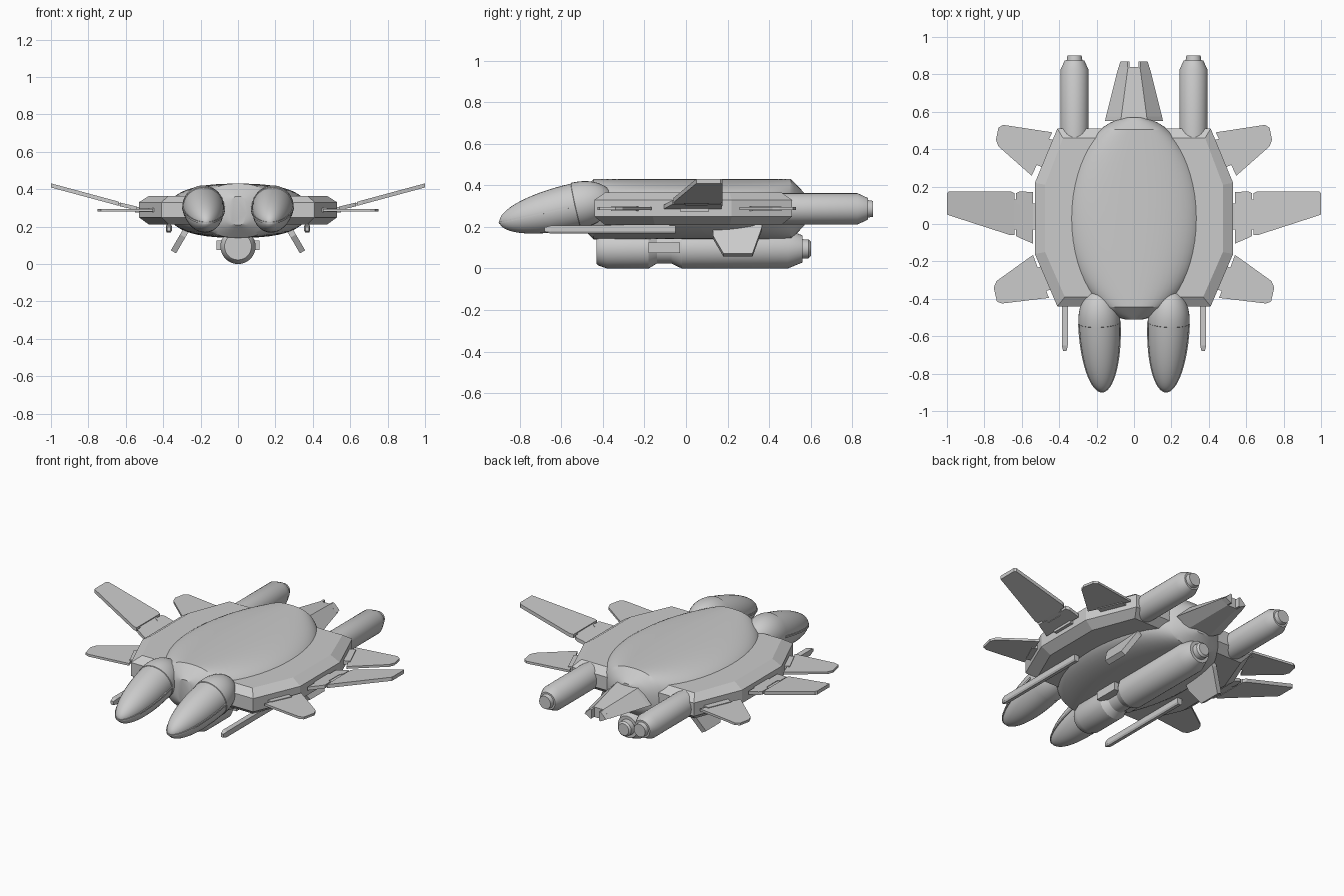
import bpy, bmesh
from math import sin, cos, pi, radians, sqrt, copysign
from mathutils import Matrix

if "Cube" in bpy.data.objects:
    bpy.data.objects.remove(bpy.data.objects["Cube"])


def loft(name, rings, mirror=False, smooth=False, matrix=None):
    """Skin a list of equal-sized rings and cap both ends."""
    bm = bmesh.new()
    rows = [[bm.verts.new(p) for p in ring] for ring in rings]
    n = len(rows[0])
    for a, b in zip(rows, rows[1:]):
        for i in range(n):
            j = (i + 1) % n
            bm.faces.new((a[i], a[j], b[j], b[i]))
    bm.faces.new(rows[0])
    bm.faces.new(rows[-1])
    bmesh.ops.recalc_face_normals(bm, faces=bm.faces)
    me = bpy.data.meshes.new(name)
    if matrix:
        bm.transform(matrix)
    bm.to_mesh(me)
    bm.free()
    ob = bpy.data.objects.new(name, me)
    bpy.context.collection.objects.link(ob)
    if smooth:
        bpy.ops.object.select_all(action='DESELECT')
        bpy.context.view_layer.objects.active = ob
        ob.select_set(True)
        bpy.ops.object.shade_smooth_by_angle(angle=radians(25))
    if mirror:
        ob.modifiers.new("Mirror", 'MIRROR').use_mirror_merge = False
    return ob


def turned(name, profile, x=0, z=0, n=32, **kw):
    """Surface of revolution along y from (y, radius) pairs."""
    rings = [[(x + r * cos(2 * pi * i / n), y, z + r * sin(2 * pi * i / n))
              for i in range(n)] for y, r in profile]
    return loft(name, rings, smooth=True, **kw)


def panel(name, outline, z, thick, slope=0, x0=0):
    """Thin mirrored wing plate from an xy outline, rising outward by slope."""
    loft(name, [[(x, y, z + slope * (x - x0) + s * thick / 2) for x, y in outline]
                for s in (-1, 1)], mirror=True)


def both_sides(half):
    return half + [(-x, y) for x, y in reversed(half)]


# Faceted hull plate
outer = both_sides([(0.41, 0.51), (0.53, 0.22), (0.53, -0.16), (0.41, -0.44)])
inner = both_sides([(0.38, 0.46), (0.475, 0.21), (0.475, -0.15), (0.37, -0.39)])
loft("hull", [[(x, y, z) for x, y in o] for o, z in
              ((inner, 0.21), (outer, 0.25), (outer, 0.33), (inner, 0.365))])

# Oval central body bulging above and below the hull
stations = [-0.992, -0.975, -0.94, -0.9, -0.87] + [0.87 * sin(pi * k / 24) for k in range(-11, 12)] \
    + [0.87, 0.9, 0.94, 0.975, 0.992]
rings = []
for u in stations:
    w = 0.37 * sqrt(1 - u * u)
    h = 0.145 * (1 - max(0, abs(u) - 0.87) / 0.13 * 0.5)
    ring = []
    for i in range(48):
        c, s = cos(2 * pi * i / 48), sin(2 * pi * i / 48)
        ring.append((w * copysign(abs(c) ** 0.8, c), 0.03 + 0.545 * u,
                     0.285 + h * copysign(abs(s) ** 0.8, s)))
    rings.append(ring)
loft("central_body", rings, smooth=True)

# Twin nose pods, tilted nose-down
tilt = Matrix.Translation((0.185, -0.53, 0.302)) @ Matrix.Rotation(-0.04, 4, 'Z') \
    @ Matrix.Rotation(0.22, 4, 'X')
R, NOSE, TAIL = 0.112, 0.376, 0.17
prof = [(-NOSE * cos(a), R * 0.97 * sin(a)) for a in [0.03] + [pi / 2 * k / 16 for k in range(1, 17)]]
prof += [(0.002, R), (0.014, R)]
prof += [(0.014 + TAIL * sin(a), R * cos(a)) for a in [pi / 2 * k / 10 for k in range(1, 10)] + [1.54]]
turned("nose_pod", prof, mirror=True, matrix=tilt)

# Seam flange round each nose pod
seam = [(R * 1.02 * cos(a), -NOSE * 1.01 * sin(a)) for a in [pi * k / 32 for k in range(33)]]
loft("nose_pod_seam", [[(x, y, s * 0.005) for x, y in seam] for s in (-1, 1)],
     mirror=True, matrix=tilt)

# Rear engines
turned("rear_engine", [(0.40, 0.05), (0.44, 0.075), (0.825, 0.075), (0.875, 0.052),
                       (0.875, 0.042), (0.90, 0.038)], x=0.318, z=0.287, mirror=True)

# Notched tail wedge: tapered core plus two prongs
def tail_ring(y, w, top, h):
    return [(w, y, 0.285 - h * 0.3), (top, y, 0.285 + h), (-top, y, 0.285 + h),
            (-w, y, 0.285 - h * 0.3), (-top, y, 0.285 - h), (top, y, 0.285 - h)]


loft("tail_wedge", [tail_ring(0.55, 0.155, 0.07, 0.065), tail_ring(0.575, 0.15, 0.068, 0.063),
                    tail_ring(0.84, 0.083, 0.032, 0.03)])
loft("tail_prong", [[(0.025, y, 0.258), (0.025, y, 0.312), (0.035, y, 0.314), (w, y, 0.277),
                     (0.035, y, 0.256)] for y, w in ((0.83, 0.085), (0.87, 0.072))], mirror=True)

# Belly pod with a pinched neck and nozzle
turned("belly_pod", [(-0.43, 0.072), (-0.42, 0.08), (-0.38, 0.094), (-0.18, 0.094), (-0.14, 0.07),
                     (-0.07, 0.07), (-0.02, 0.094), (0.49, 0.094), (0.56, 0.065),
                     (0.56, 0.047), (0.59, 0.045), (0.60, 0.035)], z=0.094)

# Clamp lugs on the belly pod neck
loft("belly_pod_lug", [[(x, y, z) for y, z in ((-0.18, 0.075), (-0.03, 0.075),
                                               (-0.03, 0.125), (-0.18, 0.125))]
                       for x, in ((0.04,), (0.115,))], mirror=True)

# Pylon joining belly pod to body
loft("belly_pylon", [[(sx * 0.03, y, z) for sx, y in ((-1, -0.3), (1, -0.3), (1, 0.42), (-1, 0.42))]
                     for z in (0.12, 0.20)])

# Splayed ventral fins
fin = [(0.13, 0.22), (0.13, 0.15), (0.18, 0.065), (0.32, 0.065), (0.365, 0.19), (0.365, 0.22)]
loft("ventral_fin", [[(0.345 - (z - 0.065) * 0.58 + s * 0.014, y, z + s * 0.008) for y, z in fin]
                     for s in (-1, 1)], mirror=True)

# Gun barrels under the hull
loft("gun_barrel", [[(0.37 + a * r, y, 0.187 + b * r) for a, b in
                     ((-1, -0.6), (-0.6, -1.2), (0.6, -1.2), (1, -0.6), (1, 1.2), (-1, 1.2))]
                    for y, r in ((-0.68, 0.009), (-0.65, 0.016), (-0.05, 0.016))], mirror=True)
loft("gun_mount", [[(0.37 + a * 0.012, y, z) for a, y in ((-1, -0.36), (1, -0.36), (1, -0.08), (-1, -0.08))]
                   for z in (0.19, 0.23)], mirror=True)

# Main wings: hinge root, inner section, spar and upswept outer panel
panel("main_wing_hinge", [(0.51, 0.11), (0.55, 0.11), (0.55, -0.03), (0.51, -0.03)], 0.29, 0.03)
panel("main_wing_inner", [(0.54, 0.17), (0.61, 0.175), (0.63, 0.165), (0.63, 0.11), (0.61, 0.10),
                          (0.61, 0.0), (0.63, -0.01), (0.63, -0.065), (0.61, -0.075), (0.54, -0.105)],
      0.297, 0.02, 0.24, 0.54)
panel("main_wing_spar", [(0.60, 0.13), (0.66, 0.13), (0.66, -0.03), (0.60, -0.03)],
      0.311, 0.014, 0.26, 0.60)
panel("main_wing_outer", [(0.64, 0.165), (0.66, 0.175), (0.99, 0.175), (1.0, 0.165), (1.0, 0.05),
                          (0.66, -0.06), (0.64, -0.06)], 0.323, 0.022, 0.27, 0.64)

# Small canted stabilisers fore and aft, with root brackets
panel("rear_stabiliser", [(0.437, 0.49), (0.70, 0.53), (0.725, 0.515), (0.738, 0.45),
                          (0.725, 0.415), (0.547, 0.258)], 0.288, 0.014)
panel("rear_stabiliser_root", [(0.40, 0.44), (0.47, 0.46), (0.53, 0.32), (0.46, 0.29)], 0.288, 0.022)
panel("front_stabiliser", [(0.54, -0.165), (0.735, -0.305), (0.75, -0.34), (0.733, -0.415),
                           (0.705, -0.425), (0.455, -0.395)], 0.288, 0.014)
panel("front_stabiliser_root", [(0.46, -0.21), (0.53, -0.24), (0.475, -0.36), (0.41, -0.34)], 0.288, 0.022)
